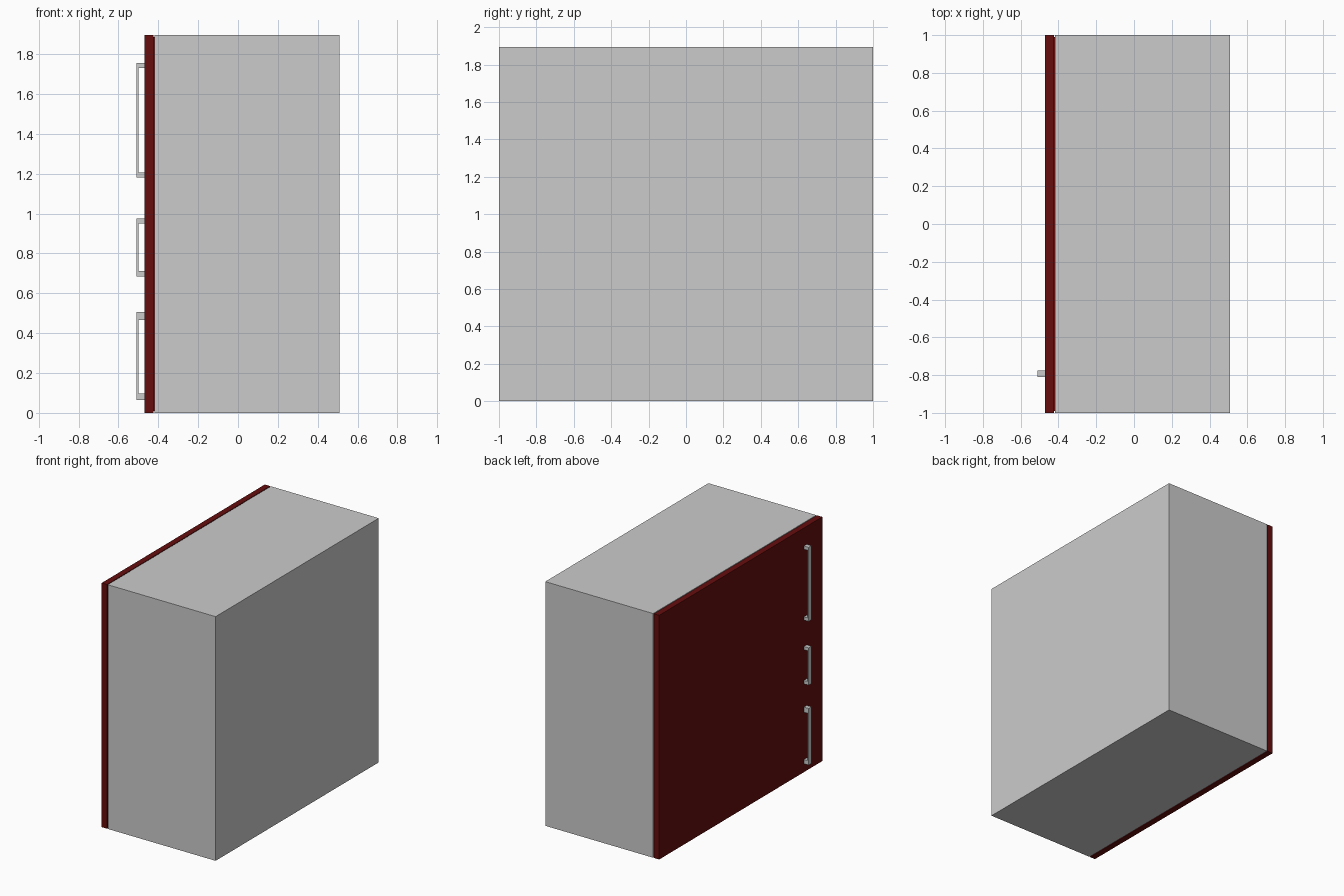
import bpy
from mathutils import Vector

if "Cube" in bpy.data.objects:
    bpy.data.objects.remove(bpy.data.objects["Cube"])


def material(name, rgb):
    m = bpy.data.materials.new(name)
    m.diffuse_color = (*rgb, 1.0)
    m.use_nodes = True
    m.node_tree.nodes["Principled BSDF"].inputs["Base Color"].default_value = m.diffuse_color
    return m


GREY = material("light grey", (0.6, 0.6, 0.6))
RED = material("dark red", (0.133, 0.004, 0.004))


def box(name, lo, hi, mat):
    """Axis-aligned box between two corners."""
    lo, hi = Vector(lo), Vector(hi)
    bpy.ops.mesh.primitive_cube_add(size=1, location=(lo + hi) / 2)
    ob = bpy.context.object
    ob.name = name
    ob.scale = hi - lo
    bpy.ops.object.transform_apply(location=False, rotation=False, scale=True)
    ob.data.materials.append(mat)
    return ob


HEIGHT = 1.895
DOOR_X = -0.47

# Cabinet body and the door panel, joined by a slightly inset seal
box("cabinet_body", (-0.418, -1, 0), (0.508, 1, HEIGHT), GREY)
box("door_panel", (DOOR_X, -1, 0), (-0.424, 1, HEIGHT), RED)
box("door_seal", (-0.424, -0.99, 0.01), (-0.418, 0.99, HEIGHT - 0.01), RED)

# Three pull handles: (bottom, opening bottom, opening top, top)
handles = {
    "upper": (1.18, 1.205, 1.73, 1.755),
    "middle": (0.685, 0.712, 0.95, 0.975),
    "lower": (0.065, 0.098, 0.465, 0.505),
}
Y0, Y1 = -0.81, -0.775
for label, (z0, z1, z2, z3) in handles.items():
    box(label + "_handle_bar", (-0.51, Y0, z0), (-0.5, Y1, z3), GREY)
    box(label + "_handle_bottom_post", (-0.5, Y0, z0), (DOOR_X, Y1, z1), GREY)
    box(label + "_handle_top_post", (-0.5, Y0, z2), (DOOR_X, Y1, z3), GREY)
